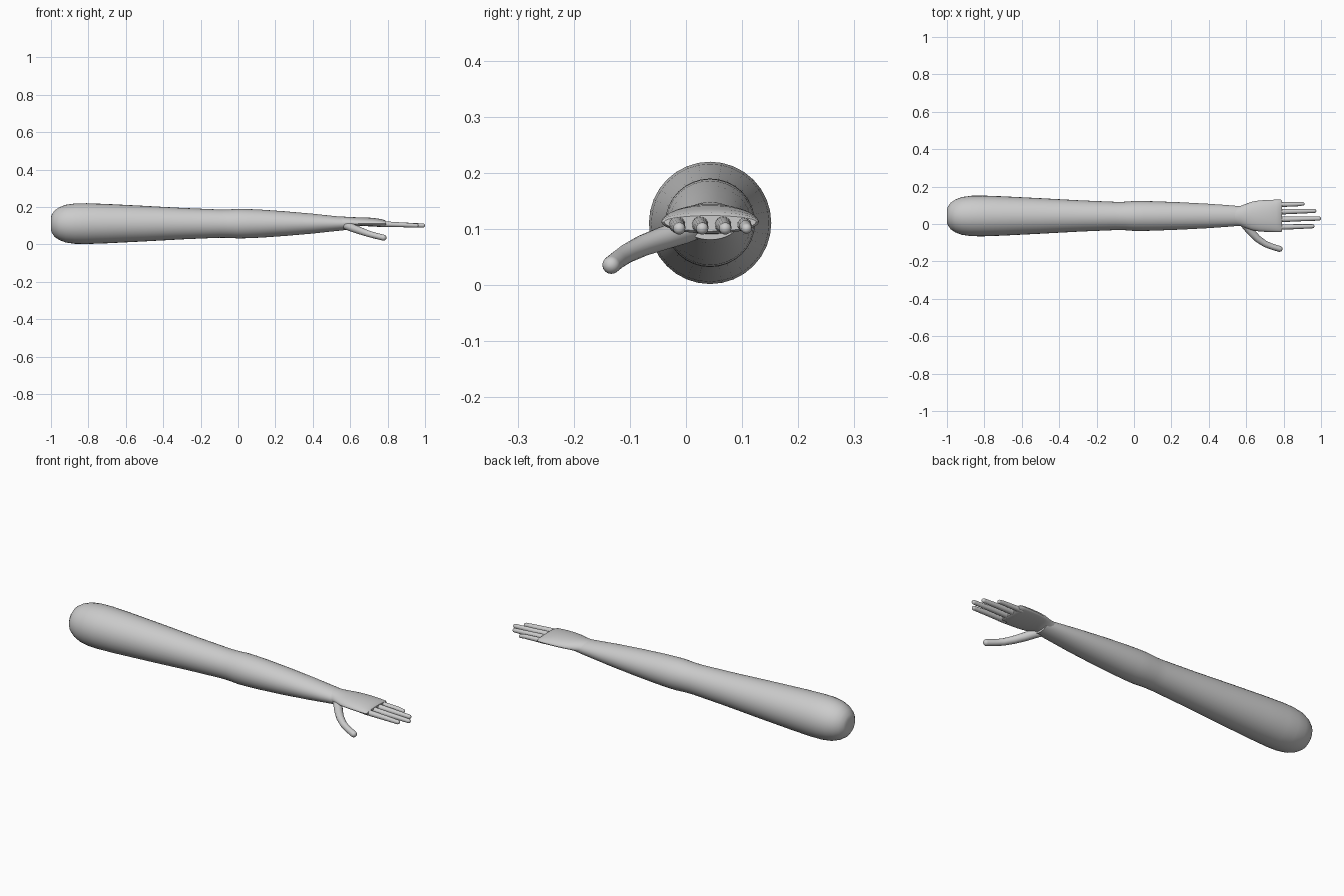
import bpy, bmesh, math
from mathutils import Vector

if "Cube" in bpy.data.objects:
    bpy.data.objects.remove(bpy.data.objects["Cube"])

skin = bpy.data.materials.new("pale grey")
skin.diffuse_color = (0.6, 0.6, 0.6, 1)
skin.use_nodes = True
skin.node_tree.nodes["Principled BSDF"].inputs["Base Color"].default_value = skin.diffuse_color


def loft(name, rings):
    """Skin closed rings of points and cap both ends."""
    bm = bmesh.new()
    loops = [[bm.verts.new(p) for p in ring] for ring in rings]
    n = len(loops[0])
    for a, b in zip(loops, loops[1:]):
        for i in range(n):
            j = (i + 1) % n
            bm.faces.new((a[i], a[j], b[j], b[i]))
    bm.faces.new(loops[0])
    bm.faces.new(loops[-1])
    bmesh.ops.recalc_face_normals(bm, faces=bm.faces)
    me = bpy.data.meshes.new(name)
    bm.to_mesh(me)
    bm.free()
    me.materials.append(skin)
    ob = bpy.data.objects.new(name, me)
    bpy.context.collection.objects.link(ob)
    bpy.ops.object.select_all(action='DESELECT')
    ob.select_set(True)
    bpy.context.view_layer.objects.active = ob
    bpy.ops.object.shade_smooth_by_angle(angle=math.radians(40))
    return ob


def ellipse(x, y, z, ry, up, down, n=32):
    """Cross-section facing x, with separate upper and lower heights."""
    ring = []
    for i in range(n):
        a = 2 * math.pi * i / n
        s = math.sin(a)
        ring.append((x, y + ry * math.cos(a), z + s * (up if s > 0 else down)))
    return ring


def tube(name, points, radii, n=16):
    """Tapered digit along a path, with a rounded tip."""
    pts = [Vector(p) for p in points]
    rad = list(radii)
    end, d, r = pts[-1], (pts[-1] - pts[-2]).normalized(), rad[-1]
    for k in range(1, 6):
        a = math.pi / 2 * k / 5.3
        pts.append(end + d * r * math.sin(a))
        rad.append(r * math.cos(a))
    rings = []
    for i, p in enumerate(pts):
        t = (pts[min(i + 1, len(pts) - 1)] - pts[max(i - 1, 0)]).normalized()
        side = t.cross(Vector((0, 0, 1))).normalized()
        up = side.cross(t)
        rings.append([p + rad[i] * (side * math.cos(2 * math.pi * j / n)
                                    + up * math.sin(2 * math.pi * j / n)) for j in range(n)])
    return loft(name, rings)


# Arm: rounded shoulder, slight elbow bulge, wrist flattened in z
Y, Z = 0.043, 0.111
arm = [(-1, .035, .035), (-.995, .05, .05), (-.98, .071, .071), (-.955, .088, .088),
       (-.92, .101, .101), (-.87, .108, .108), (-.81, .109, .109), (-.7, .105, .105),
       (-.5, .095, .095), (-.3, .084, .084), (-.1, .0755, .0755), (-.05, .076, .076),
       (0, .080, .079), (.05, .080, .078), (.12, .078, .075), (.25, .073, .066),
       (.4, .065, .053), (.5, .058, .042), (.56, .053, .036), (.6, .05, .03)]
loft("arm", [ellipse(x, Y, Z, ry, rz, rz) for x, ry, rz in arm])

# Hand: flat palm with an arched back
hand = [(.54, .05, .036, .034), (.57, .054, .035, .03), (.6, .065, .033, .022),
        (.63, .076, .032, .016), (.67, .083, .031, .015), (.72, .086, .029, .017),
        (.76, .087, .023, .02), (.785, .087, .017, .021), (.792, .082, .011, .017)]
loft("hand", [ellipse(x, Y, .113, ry, up, dn) for x, ry, up, dn in hand])

# Four fingers
for i, (y, tip, r) in enumerate([(-.016, .965, .0145), (.025, 1.0, .0145),
                                 (.066, .975, .0145), (.104, .912, .0125)]):
    re = r * .75
    tube(f"finger_{i + 1}", [(.76, y, .108), (.8, y, .1075), (.88, y + .002, .1045),
                             (tip - re, y + .004, .101)], [r, r, r * .88, re])

# Thumb curving forward and down
tube("thumb", [(.57, .02, .105), (.595, -.005, .095), (.625, -.042, .083), (.66, -.078, .07),
               (.70, -.106, .056), (.74, -.122, .045), (.778, -.133, .036)],
     [.022, .022, .021, .019, .017, .016, .016])
